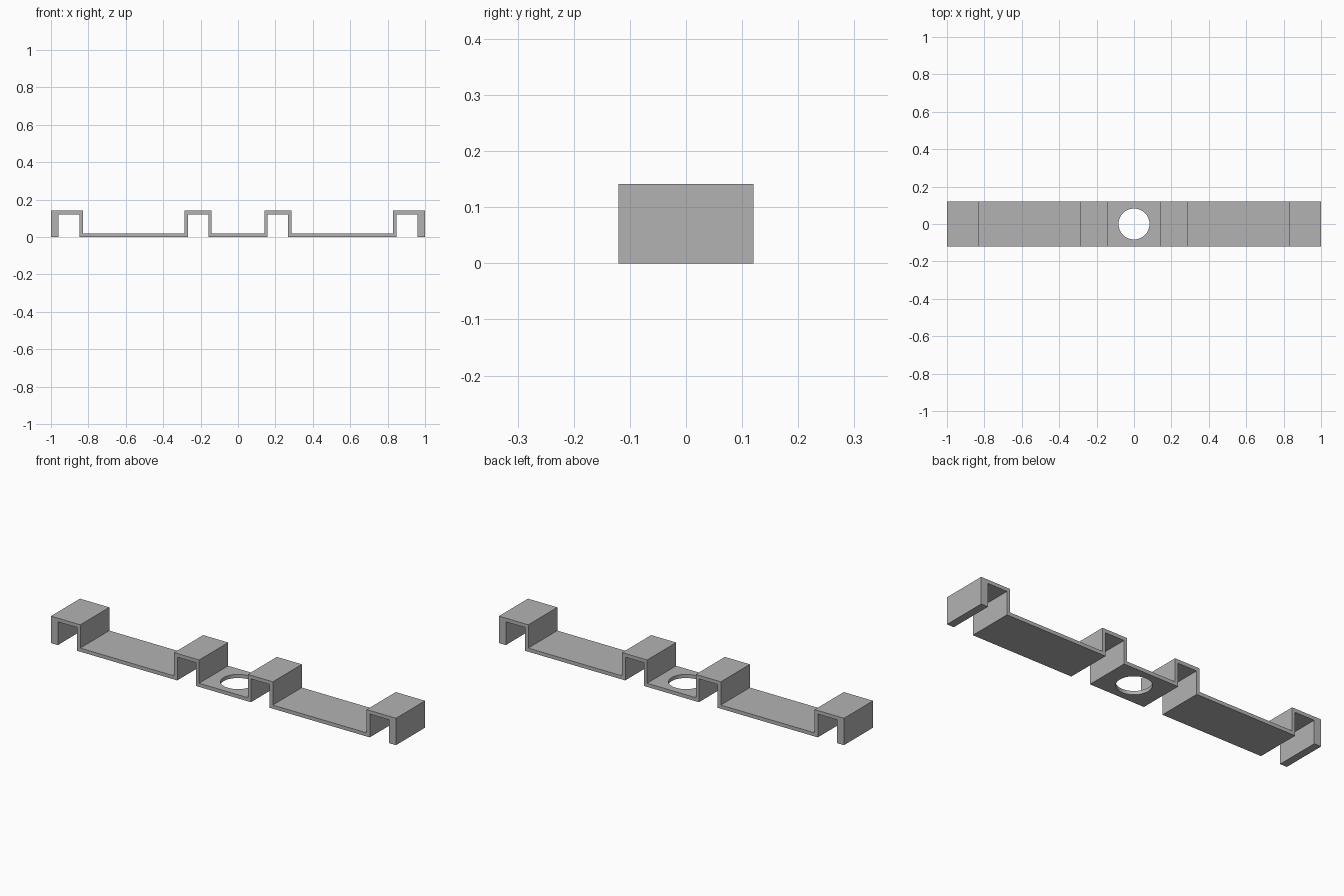
import bpy
import bmesh

if "Cube" in bpy.data.objects:
    bpy.data.objects.remove(bpy.data.objects["Cube"], do_unlink=True)

HALF_DEPTH = 0.12
TOP, UNDER_TOP, PLATE = 0.141, 0.122, 0.019

grey = bpy.data.materials.new("plain grey")
grey.use_nodes = True
grey.diffuse_color = (0.45, 0.45, 0.45, 1)
grey.node_tree.nodes["Principled BSDF"].inputs["Base Color"].default_value = (0.45, 0.45, 0.45, 1)


def extrude_profile(name, points):
    """Extrude an x-z outline through the depth of the strip."""
    bm = bmesh.new()
    face = bm.faces.new([bm.verts.new((x, -HALF_DEPTH, z)) for x, z in points])
    extruded = bmesh.ops.extrude_face_region(bm, geom=[face])["geom"]
    verts = [v for v in extruded if isinstance(v, bmesh.types.BMVert)]
    bmesh.ops.translate(bm, verts=verts, vec=(0, 2 * HALF_DEPTH, 0))
    bmesh.ops.recalc_face_normals(bm, faces=bm.faces)
    mesh = bpy.data.meshes.new(name)
    bm.to_mesh(mesh)
    bm.free()
    mesh.materials.append(grey)
    obj = bpy.data.objects.new(name, mesh)
    bpy.context.collection.objects.link(obj)
    return obj


# Right-hand half of the bent strip: upper outline, then lower outline
upper = [(0.141, PLATE), (0.141, TOP), (0.286, TOP), (0.286, PLATE),
         (0.83, PLATE), (0.83, TOP), (1, TOP)]
lower = [(1, 0), (0.96, 0), (0.96, UNDER_TOP), (0.848, UNDER_TOP), (0.848, 0),
         (0.268, 0), (0.268, UNDER_TOP), (0.159, UNDER_TOP), (0.159, 0)]
half = upper + lower
mirrored = [(-x, z) for x, z in reversed(half)]
bracket = extrude_profile("bracket_strip", half + mirrored)

# Round hole through the middle plate
bpy.ops.mesh.primitive_cylinder_add(vertices=48, radius=0.083, depth=0.2)
cutter = bpy.context.object
cutter.name = "hole_cutter"
cutter.data.materials.append(grey)
cutter.hide_render = True
cutter.hide_set(True)

hole = bracket.modifiers.new("centre hole", 'BOOLEAN')
hole.operation = 'DIFFERENCE'
hole.solver = 'EXACT'
hole.object = cutter

# Smooth hole wall, sharp strip edges
bpy.context.view_layer.objects.active = bracket
bracket.select_set(True)
bpy.ops.object.modifier_apply(modifier=hole.name)
bpy.ops.object.shade_smooth_by_angle()
bpy.data.objects.remove(cutter, do_unlink=True)
